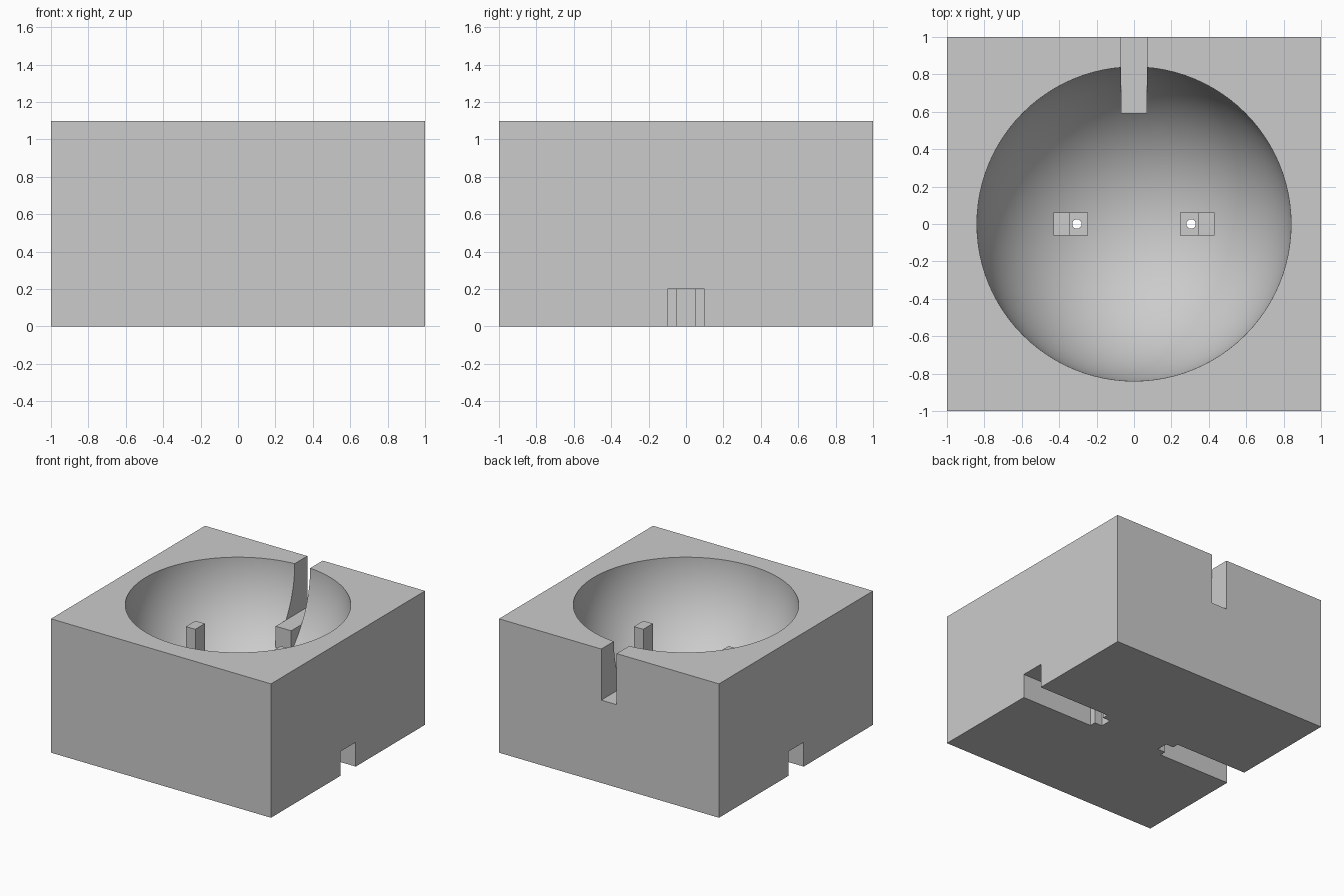
import bpy
import math

cube = bpy.data.objects.get("Cube")
if cube:
    bpy.data.objects.remove(cube, do_unlink=True)

HEIGHT = 1.1
BOWL_R = 0.84


def box(name, x, y, z):
    """Box from (min, max) ranges along each axis."""
    spans = (x, y, z)
    bpy.ops.mesh.primitive_cube_add(size=1, location=[(a + b) / 2 for a, b in spans])
    ob = bpy.context.object
    ob.name = name
    ob.scale = [abs(b - a) for a, b in spans]
    bpy.ops.object.transform_apply(location=True, rotation=False, scale=True)
    return ob


def combine(target, tool, operation):
    """Apply a boolean and discard the helper."""
    tool.hide_render = True
    mod = target.modifiers.new(operation.title(), "BOOLEAN")
    mod.operation = operation
    mod.solver = "EXACT"
    mod.object = tool
    bpy.context.view_layer.objects.active = target
    bpy.ops.object.modifier_apply(modifier=mod.name)
    bpy.data.objects.remove(tool, do_unlink=True)


# Square block with a hemispherical bowl
block = box("bowl_block", (-1, 1), (-1, 1), (0, HEIGHT))
bpy.ops.mesh.primitive_uv_sphere_add(segments=96, ring_count=65, radius=BOWL_R,
                                     location=(0, 0, HEIGHT))
combine(block, bpy.context.object, "DIFFERENCE")

# Ledge reaching into the bowl, and the notch above it through the back wall
combine(block, box("ledge", (-0.07, 0.07), (0.59, 0.9), (0.3, 0.68)), "UNION")
combine(block, box("back_notch", (-0.07, 0.07), (0.59, 1.2), (0.68, 1.3)), "DIFFERENCE")

for side in (-1, 1):
    def span(a, b):
        return tuple(sorted((side * a, side * b)))

    # Stepped post: tall outer wall and low inner step
    post = box("post", span(0.345, 0.43), (-0.062, 0.062), (0.22, 0.83))
    combine(post, box("step", span(0.245, 0.345), (-0.062, 0.062), (0.22, 0.45)), "UNION")
    combine(block, post, "UNION")

    # Underside channel with a narrow pocket at its inner end
    combine(block, box("channel", span(0.345, 1.2), (-0.1, 0.1), (-0.2, 0.2)), "DIFFERENCE")
    combine(block, box("pocket", span(0.275, 0.4), (-0.048, 0.048), (-0.2, 0.2)), "DIFFERENCE")

    # Round hole from the step down into the pocket
    bpy.ops.mesh.primitive_cylinder_add(vertices=32, radius=0.025, depth=0.6,
                                        location=(side * 0.305, 0, 0.4))
    combine(block, bpy.context.object, "DIFFERENCE")

# Single grey finish
grey = bpy.data.materials.new("light_grey")
grey.use_nodes = True
color = (0.6, 0.6, 0.6, 1)
grey.diffuse_color = color
grey.node_tree.nodes["Principled BSDF"].inputs["Base Color"].default_value = color
block.data.materials.clear()
block.data.materials.append(grey)

bpy.ops.object.select_all(action="DESELECT")
block.select_set(True)
bpy.context.view_layer.objects.active = block
bpy.ops.object.shade_smooth_by_angle(angle=math.radians(30))
